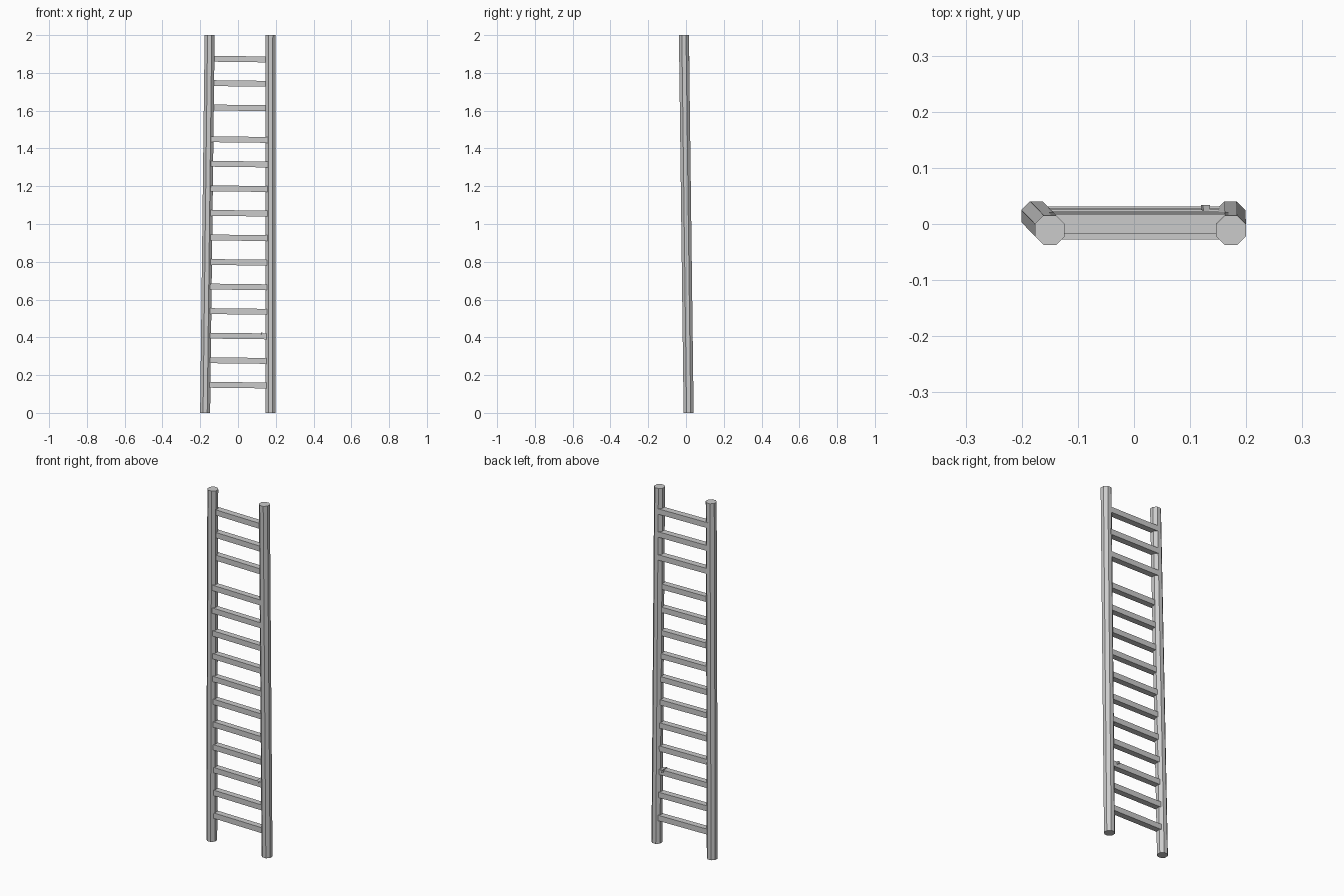
import bpy
import bmesh
import math
from mathutils import Vector

default = bpy.data.objects.get("Cube")
if default:
    bpy.data.objects.remove(default, do_unlink=True)

grey = bpy.data.materials.new("plain grey")
grey.use_nodes = True
colour = (0.6, 0.6, 0.6, 1)
grey.diffuse_color = colour
grey.node_tree.nodes["Principled BSDF"].inputs["Base Color"].default_value = colour


def loft(name, lower, upper):
    """Closed prism between two matching outlines."""
    bm = bmesh.new()
    a = [bm.verts.new(p) for p in lower]
    b = [bm.verts.new(p) for p in upper]
    n = len(a)
    bm.faces.new(a[::-1])
    bm.faces.new(b)
    for i in range(n):
        j = (i + 1) % n
        bm.faces.new((a[i], a[j], b[j], b[i]))
    bmesh.ops.recalc_face_normals(bm, faces=bm.faces)
    mesh = bpy.data.meshes.new(name)
    bm.to_mesh(mesh)
    bm.free()
    mesh.materials.append(grey)
    obj = bpy.data.objects.new(name, mesh)
    bpy.context.collection.objects.link(obj)
    return obj


def octagon(centre, width):
    r = width / 2 / math.cos(math.pi / 8)
    angles = [math.pi / 8 + i * math.pi / 4 for i in range(8)]
    return [Vector(centre) + Vector((r * math.cos(t), r * math.sin(t), 0)) for t in angles]


def rung(name, z, front, depth=0.034, height=0.031, drop=0.004):
    def end(x, dz):
        return [(x, front + y, z + dz + h) for y, h in
                ((0, -height / 2), (depth, -height / 2), (depth, height / 2), (0, height / 2))]
    left = -0.172 + 0.0125 * z
    return loft(name, end(left, drop / 2), end(0.168, -drop / 2))


# Leaning eight-sided rails with level ends
loft("right_rail", octagon((-0.174, 0.014, 0), 0.053), octagon((-0.15, -0.011, 2), 0.053))
loft("left_rail", octagon((0.172, 0.014, 0), 0.053), octagon((0.173, -0.011, 2), 0.053))

# Evenly spaced lower rungs, set towards the front
for i in range(11):
    rung(f"lower_rung_{i + 1}", 0.147 + 0.13 * i, -0.003 - 0.0025 * i)

# Upper rungs, set towards the back after a wider gap
for i in range(3):
    rung(f"upper_rung_{i + 1}", 1.615 + 0.129 * i, -0.0145 - 0.0017 * i, depth=0.0355)

# Small bent peg through the third rung
loft("peg", [(0.122 + x, -0.011, 0.412 + z) for x, z in ((0, 0), (0.012, -0.006), (0.016, 0.008), (0.004, 0.014))],
     [(0.119 + x, 0.034, 0.412 + z) for x, z in ((0, 0), (0.012, -0.006), (0.016, 0.008), (0.004, 0.014))])
